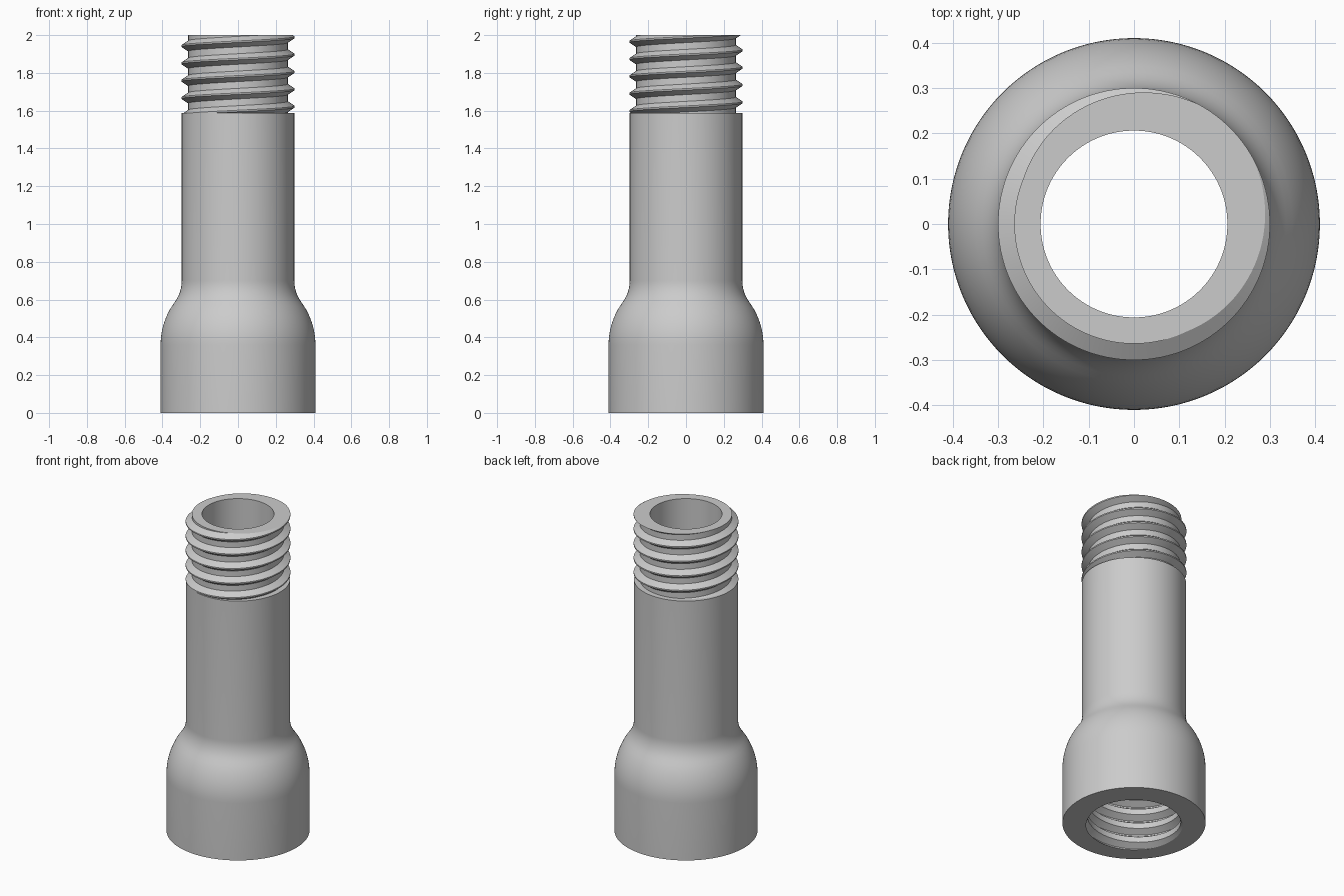
import bpy
import bmesh
from math import sin, cos, pi, tau, radians

old = bpy.data.objects.get("Cube")
if old:
    bpy.data.objects.remove(old)

SEGMENTS = 128
PITCH = 0.0917
BORE = 0.206
BASE_R, SHAFT_R = 0.41, 0.298
SHOULDER, TOP, SOCKET = 1.587, 2.0, 0.413
CREST_ANGLE = radians(225)      # where the thread crest meets its start plane
CREST, FLANK = 0.004, 0.028     # half heights of the tooth at its tip and root


def thread(angle, z_low, z_high, root, tip):
    """Section of a right-hand thread at one angle, trimmed to flat ends."""
    shift = z_low + PITCH * (angle - CREST_ANGLE) / tau

    def radius(z):
        d = abs((z - shift + PITCH / 2) % PITCH - PITCH / 2)
        t = min(max((d - CREST) / (FLANK - CREST), 0), 1)
        return tip + (root - tip) * t

    points = []
    for turn in range(-2, 8):
        for offset in (-FLANK, -CREST, CREST, FLANK):
            z = min(max(shift + turn * PITCH + offset, z_low), z_high)
            points.append((radius(z), z))
    return points


def shoulder_curve():
    """Convex arc flowing into a concave arc, from base to shaft."""
    big, small, sweep, steps = 0.38, 0.191, radians(36.6), 10
    points = []
    for i in range(steps + 1):
        a = sweep * i / steps
        points.append((BASE_R - big * (1 - cos(a)), 0.36 + big * sin(a)))
    z_end = 0.36 + (big + small) * sin(sweep)
    for i in range(steps - 1, -1, -1):
        a = sweep * i / steps
        points.append((SHAFT_R + small * (1 - cos(a)), z_end - small * sin(a)))
    return points


def section(angle):
    """Closed wall section: outside upwards, then inside downwards."""
    outside = [(BASE_R, 0)] + shoulder_curve() + [(SHAFT_R, SHOULDER)]
    male = thread(angle, SHOULDER, TOP, 0.264, 0.3)
    bore = [(BORE, TOP), (BORE, SOCKET)]
    female = thread(angle, 0, SOCKET, 0.268, 0.305)
    return outside + male + bore + female[::-1]


# Threaded pipe body, swept around z
bm = bmesh.new()
columns = []
for j in range(SEGMENTS + 1):
    angle = tau * j / SEGMENTS
    columns.append([bm.verts.new((r * cos(angle), r * sin(angle), z))
                    for r, z in section(angle)])
for a, b in zip(columns, columns[1:]):
    for k in range(len(a)):
        n = (k + 1) % len(a)
        bm.faces.new((a[k], b[k], b[n], a[n]))
bmesh.ops.remove_doubles(bm, verts=bm.verts, dist=0.00005)
bmesh.ops.dissolve_degenerate(bm, dist=0.00005, edges=bm.edges)
bmesh.ops.recalc_face_normals(bm, faces=bm.faces)

mesh = bpy.data.meshes.new("threaded_pipe_adapter")
bm.to_mesh(mesh)
bm.free()
pipe = bpy.data.objects.new("threaded_pipe_adapter", mesh)
bpy.context.collection.objects.link(pipe)

# Plain grey finish
grey = bpy.data.materials.new("plain_grey")
grey.use_nodes = True
colour = (0.6, 0.6, 0.6, 1)
grey.diffuse_color = colour
grey.node_tree.nodes["Principled BSDF"].inputs["Base Color"].default_value = colour
mesh.materials.append(grey)

bpy.ops.object.select_all(action="DESELECT")
pipe.select_set(True)
bpy.context.view_layer.objects.active = pipe
bpy.ops.object.shade_smooth_by_angle(angle=radians(25))
